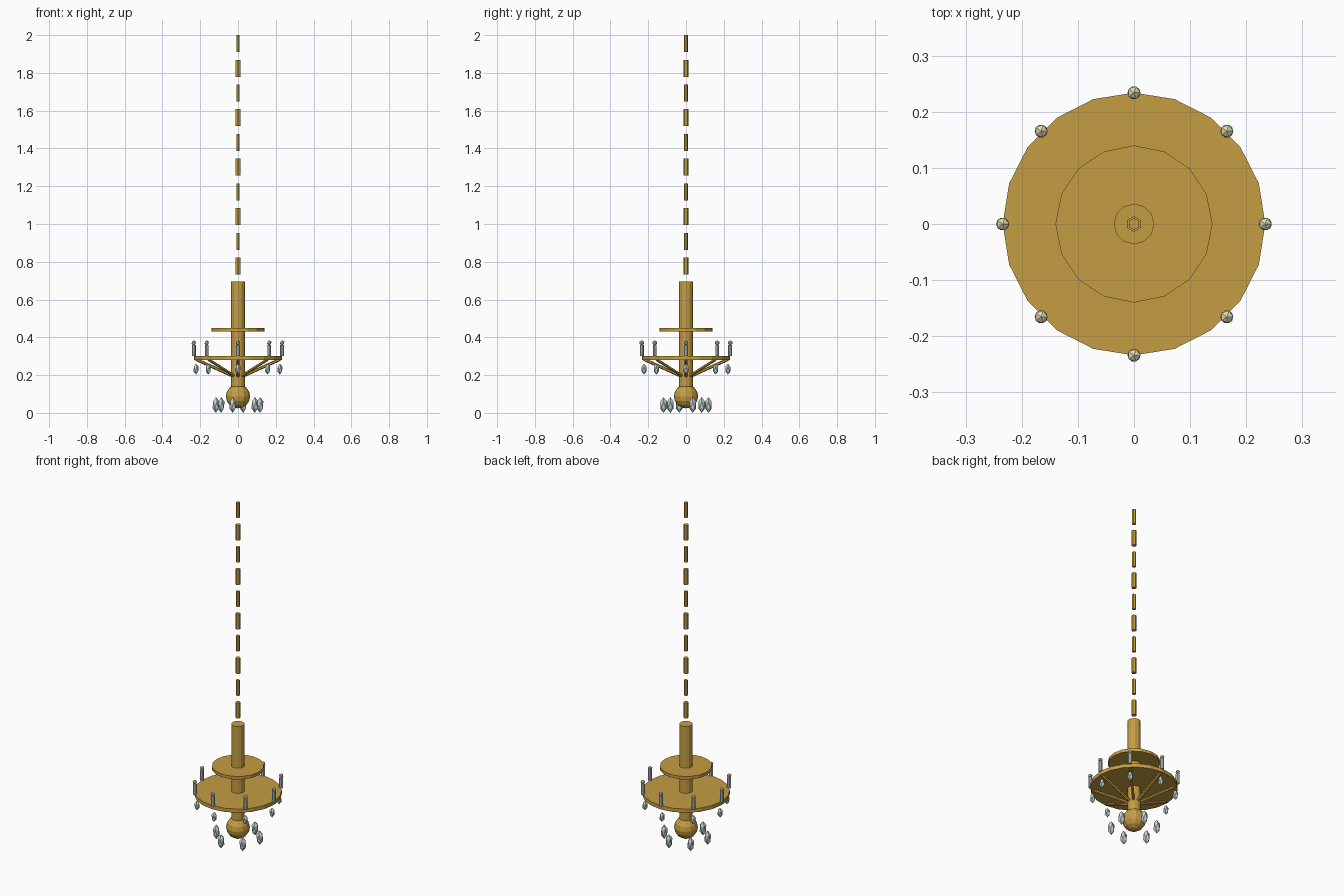
import bpy, bmesh, math
from mathutils import Vector, Matrix

if "Cube" in bpy.data.objects:
    bpy.data.objects.remove(bpy.data.objects["Cube"])


def material(name, rgb):
    m = bpy.data.materials.new(name)
    m.diffuse_color = (*rgb, 1)
    m.use_nodes = True
    m.node_tree.nodes["Principled BSDF"].inputs["Base Color"].default_value = m.diffuse_color
    return m


GOLD = material("antique gold", (0.56, 0.34, 0.055))
GLASS = material("pale crystal", (0.56, 0.66, 0.70))
FLAME = material("warm cream", (0.75, 0.71, 0.46))


def finish(name, bm, mat):
    mesh = bpy.data.meshes.new(name)
    bm.to_mesh(mesh)
    bm.free()
    mesh.materials.append(mat)
    ob = bpy.data.objects.new(name, mesh)
    bpy.context.collection.objects.link(ob)
    return ob


def rod(name, start, end, radius, sides, mat):
    """Closed cylinder between two points."""
    a, b = Vector(start), Vector(end)
    axis = b - a
    turn = axis.to_track_quat('Z', 'Y').to_matrix().to_4x4() if axis.xy.length > 1e-6 else Matrix()
    bm = bmesh.new()
    bmesh.ops.create_cone(bm, cap_ends=True, segments=sides, radius1=radius, radius2=radius,
                          depth=axis.length, matrix=Matrix.Translation((a + b) / 2) @ turn)
    return finish(name, bm, mat)


def bead(name, centre, radius, half_height, mat):
    """Faceted bead, stretched along z."""
    bm = bmesh.new()
    bmesh.ops.create_icosphere(bm, subdivisions=1, radius=1,
                               matrix=Matrix.Translation(centre) @ Matrix.Diagonal((radius, radius, half_height, 1)))
    return finish(name, bm, mat)


def ring(count, radius, z, offset=0.0):
    for i in range(count):
        a = offset + math.tau * i / count
        yield Vector((radius * math.cos(a), radius * math.sin(a), z))


# Hanging chain: links alternate between thin and thick
for i in range(10):
    top = 2.0 - i * 0.1308
    rod("chain_link", (0, 0, top - 0.09), (0, 0, top), 0.014 if i % 2 else 0.0105, 6, GOLD)

# Central column and the two plates
rod("column", (0, 0, 0.12), (0, 0, 0.695), 0.036, 12, GOLD)
rod("upper_plate", (0, 0, 0.432), (0, 0, 0.45), 0.14, 16, GOLD)
rod("lower_plate", (0, 0, 0.28), (0, 0, 0.302), 0.234, 20, GOLD)

# Ball at the foot of the column
bm = bmesh.new()
bmesh.ops.create_uvsphere(bm, u_segments=12, v_segments=8, radius=0.064,
                          matrix=Matrix.Translation((0, 0, 0.088)))
finish("bottom_ball", bm, GOLD)

# Eight arms, each with a candle, a flame and a hanging drop
for d in ring(8, 1, 0):
    up = Vector((0, 0, 1))
    rod("arm", d * 0.02 + up * 0.192, d * 0.222 + up * 0.283, 0.008, 6, GOLD)
    rod("candle", d * 0.234 + up * 0.300, d * 0.234 + up * 0.360, 0.0105, 8, GLASS)
    bead("flame", d * 0.234 + up * 0.371, 0.013, 0.013, FLAME)
    bead("rim_drop", d * 0.222 + up * 0.232, 0.0155, 0.029, GLASS)

# Ring of larger drops around the ball
for p in ring(6, 0.122, 0.042, math.radians(17)):
    bead("lower_drop", p, 0.02, 0.042, GLASS)
